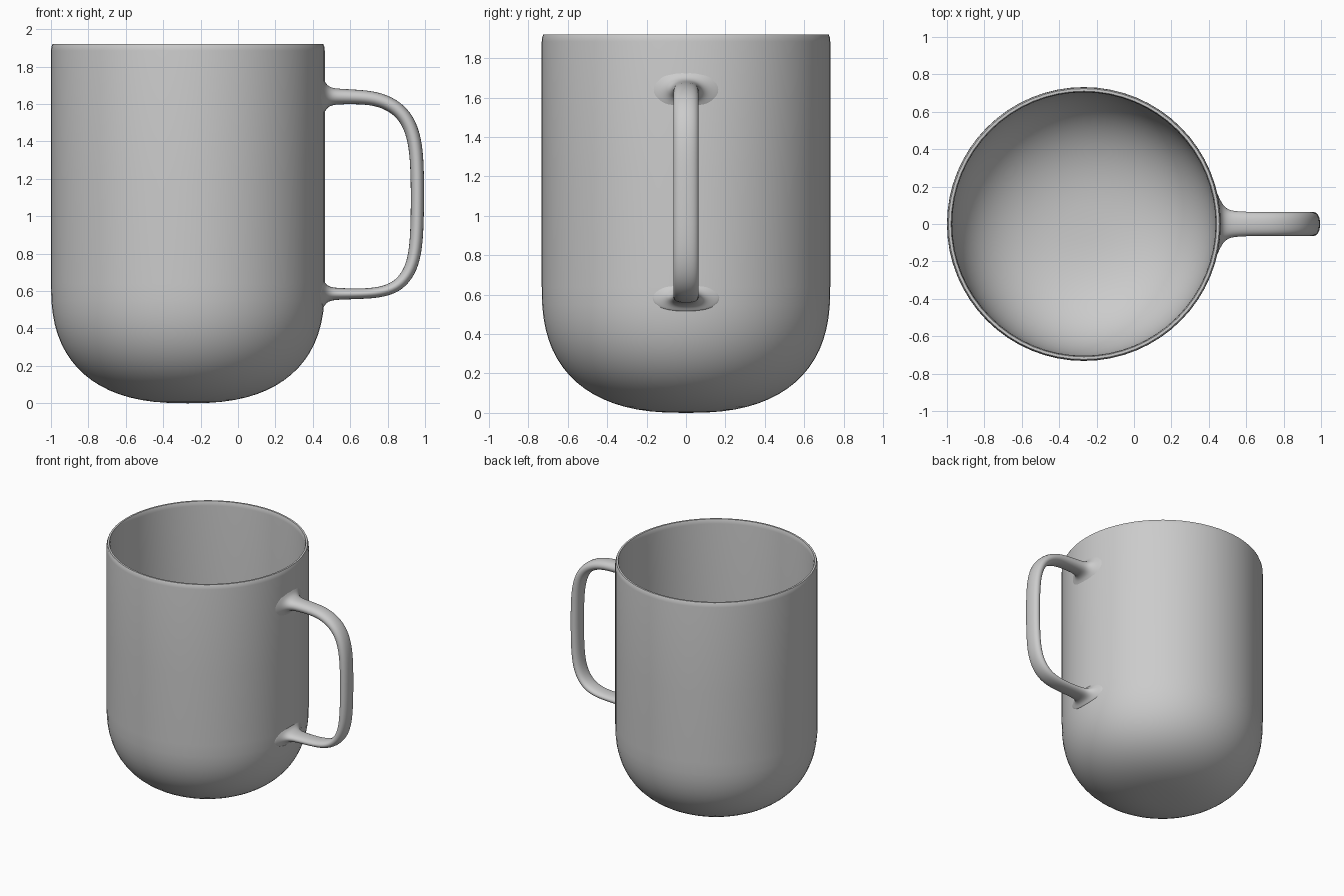
import bpy, bmesh
from math import sin, cos, pi, sqrt
from mathutils import Vector

if "Cube" in bpy.data.objects:
    bpy.data.objects.remove(bpy.data.objects["Cube"])

CX, R, H = -0.268, 0.732, 1.92
SEG = 64


def make_object(name, rings, cap_ends=True, angle=None):
    """Skin a list of closed rings; single-point rings become fans."""
    bm = bmesh.new()
    vr = [[bm.verts.new(p) for p in ring] for ring in rings]
    for a, b in zip(vr, vr[1:]):
        n = max(len(a), len(b))
        for i in range(n):
            j = (i + 1) % n
            quad = [a[i % len(a)], a[j % len(a)], b[j % len(b)], b[i % len(b)]]
            bm.faces.new(list(dict.fromkeys(quad)))
    if cap_ends:
        bm.faces.new(vr[0])
        bm.faces.new(vr[-1])
    bmesh.ops.recalc_face_normals(bm, faces=bm.faces)
    me = bpy.data.meshes.new(name)
    bm.to_mesh(me)
    bm.free()
    ob = bpy.data.objects.new(name, me)
    bpy.context.collection.objects.link(ob)
    bpy.context.view_layer.objects.active = ob
    ob.select_set(True)
    bpy.ops.object.shade_smooth_by_angle(angle=angle or pi / 5)
    ob.select_set(False)
    return ob


def bowl(radius, z0, steps=18, zc=0.64, n=2.5):
    """Rounded base profile from the centre of the floor up to the wall."""
    pts = []
    for k in range(steps + 1):
        t = pi / 2 * k / steps
        pts.append((radius * sin(t) ** (2 / n),
                    zc - (zc - z0) * max(cos(t), 0) ** (2 / n)))
    pts[0] = (0, z0)
    pts[-1] = (radius, zc)
    return pts


# Cup: outer wall, softly rounded rim, inner wall
outer = bowl(R, 0.0)
inner = bowl(R - 0.028, 0.03)
rim = [(R, 1.2), (R, 1.885), (R - 0.002, 1.905), (R - 0.008, H),
       (R - 0.022, H), (R - 0.027, 1.905), (R - 0.028, 1.885), (R - 0.028, 1.2)]
profile = outer + rim + inner[::-1]
rings = []
for r, z in profile:
    count = SEG if r > 0 else 1
    rings.append([(CX + r * cos(2 * pi * i / count), r * sin(2 * pi * i / count), z)
                  for i in range(count)])
make_object("cup", rings, cap_ends=False)

# Handle: path of (x, z, half width, half thickness) with flared roots
wall = CX + R
flare = [(-0.012, 0.21, 0.115), (0.001, 0.165, 0.085), (0.012, 0.115, 0.063),
         (0.035, 0.082, 0.048), (0.075, 0.068, 0.042)]
top = [(wall + d, 1.64, w, t) for d, w, t in flare]
bottom = [(wall + d, 0.585, w, t * 0.75) for d, w, t in flare[::-1]]
bend = [(0.66, 1.638, .065, .039), (0.76, 1.625, .065, .039), (0.85, 1.58, .065, .039),
        (0.91, 1.51, .065, .039), (0.945, 1.41, .065, .038), (0.958, 1.28, .065, .037),
        (0.96, 1.1, .065, .036), (0.957, 0.9, .065, .036), (0.942, 0.77, .065, .035),
        (0.905, 0.68, .065, .034), (0.845, 0.62, .065, .032), (0.76, 0.592, .065, .029),
        (0.66, 0.585, .065, .028)]
path = top + bend + bottom
rings = []
for k, (x, z, w, t) in enumerate(path):
    a, b = path[max(k - 1, 0)], path[min(k + 1, len(path) - 1)]
    tan = Vector((b[0] - a[0], 0, b[1] - a[1])).normalized()
    nrm = Vector((-tan.z, 0, tan.x))
    ring = []
    for i in range(16):
        c, s = cos(2 * pi * i / 16), sin(2 * pi * i / 16)
        y = w * (abs(c) ** 0.8) * (1 if c > 0 else -1)
        p = Vector((x, y, z)) + nrm * (t * s)
        if k < len(flare) or k >= len(path) - len(flare):
            p.x += sqrt(R * R - y * y) - R   # follow the round wall
        ring.append(p)
    rings.append(ring)
handle = make_object("handle", rings, angle=pi / 2)
sub = handle.modifiers.new("smooth", 'SUBSURF')
sub.levels = sub.render_levels = 2
